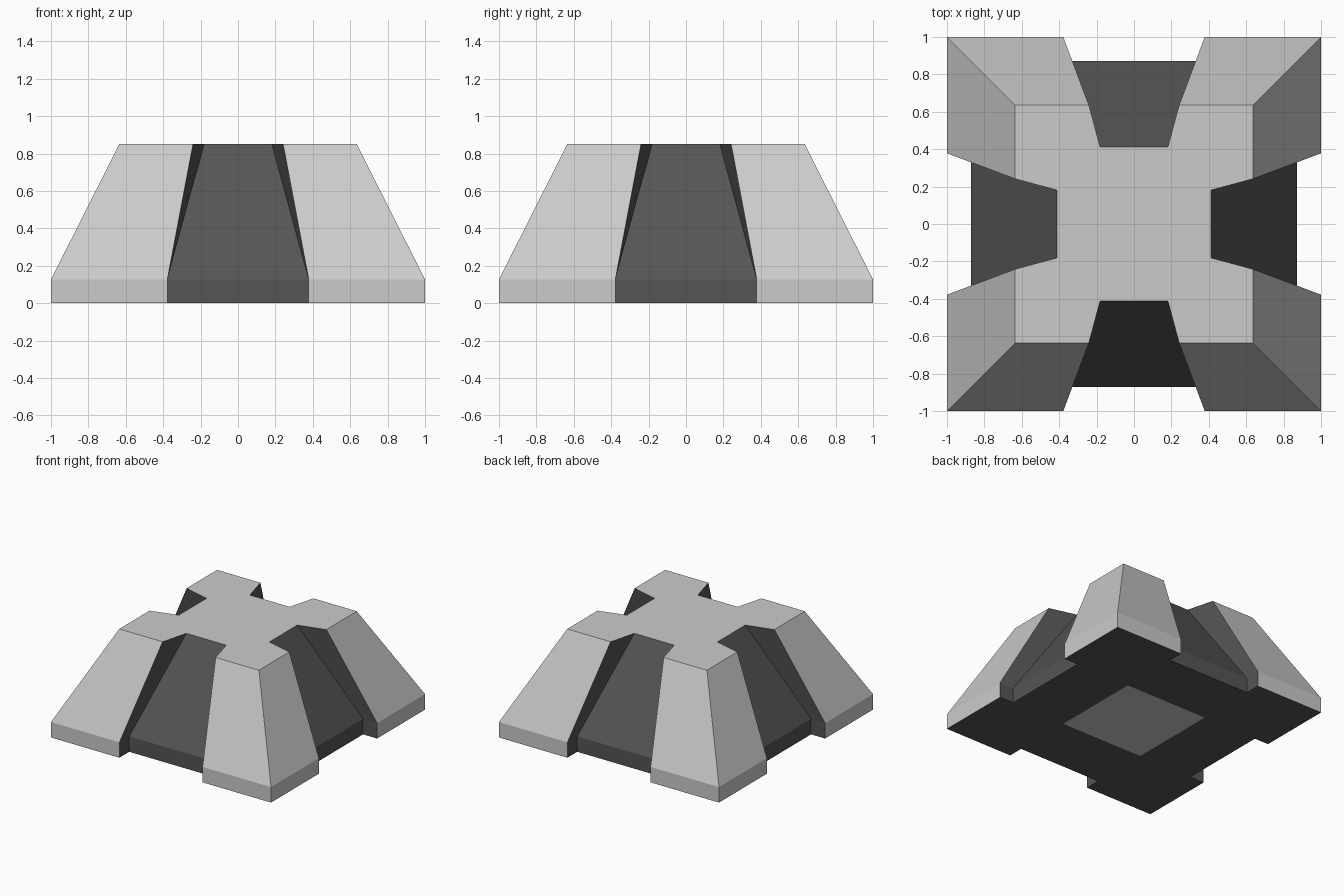
import bpy, bmesh
from math import pi
from mathutils import Matrix, Vector

if "Cube" in bpy.data.objects:
    bpy.data.objects.remove(bpy.data.objects["Cube"])

# Materials: plain grey shell, dark recesses and underside
shell = bpy.data.materials.new("shell_grey")
shell.diffuse_color = (0.8, 0.8, 0.8, 1)
shell.use_nodes = True
shell.node_tree.nodes["Principled BSDF"].inputs["Base Color"].default_value = shell.diffuse_color
dark = bpy.data.materials.new("dark_grey")
dark.diffuse_color = (0.09, 0.09, 0.09, 1)
dark.use_nodes = True
dark.node_tree.nodes["Principled BSDF"].inputs["Base Color"].default_value = dark.diffuse_color

HALF_NOTCH = 0.378


def ring(bm, z, outer, mouth, back, depth):
    """Notched square outline: one front side repeated four times."""
    side = [(-outer, -outer), (-mouth, -outer), (-back, -depth),
            (back, -depth), (mouth, -outer)]
    return [bm.verts.new(Matrix.Rotation(k * pi / 2, 3, 'Z') @ Vector((x, y, z)))
            for k in range(4) for x, y in side]


bm = bmesh.new()
base = ring(bm, 0.0, 1.0, HALF_NOTCH, HALF_NOTCH, 0.872)
rim = ring(bm, 0.127, 1.0, HALF_NOTCH, HALF_NOTCH, 0.872)
top = ring(bm, 0.85, 0.635, 0.241, 0.181, 0.412)

# Walls: upright skirt, then sloped sides; notch faces are dark
for lower, upper in ((base, rim), (rim, top)):
    for i in range(20):
        j = (i + 1) % 20
        f = bm.faces.new((lower[i], lower[j], upper[j], upper[i]))
        f.material_index = 1 if i % 5 in (1, 2, 3) else 0

# Flat cross-shaped top
bm.faces.new(top)

# Underside: light centre square, dark strips and corners
h = HALF_NOTCH
centre = [bm.verts.new((x, y, 0)) for x, y in ((-h, -h), (h, -h), (h, h), (-h, h))]
bm.faces.new(centre[::-1])
for k in range(4):
    n = 5 * k
    a, b = centre[k], centre[(k + 1) % 4]
    strip = (base[n + 3], base[n + 2], a, b)
    corner = (base[n + 1], base[n], base[n - 1], base[n - 2], a, base[n + 2])
    for loop in (strip, corner):
        bm.faces.new(loop).material_index = 1

bmesh.ops.recalc_face_normals(bm, faces=bm.faces)
mesh = bpy.data.meshes.new("notched_pedestal")
bm.to_mesh(mesh)
bm.free()
mesh.materials.append(shell)
mesh.materials.append(dark)
bpy.context.collection.objects.link(bpy.data.objects.new("notched_pedestal", mesh))
